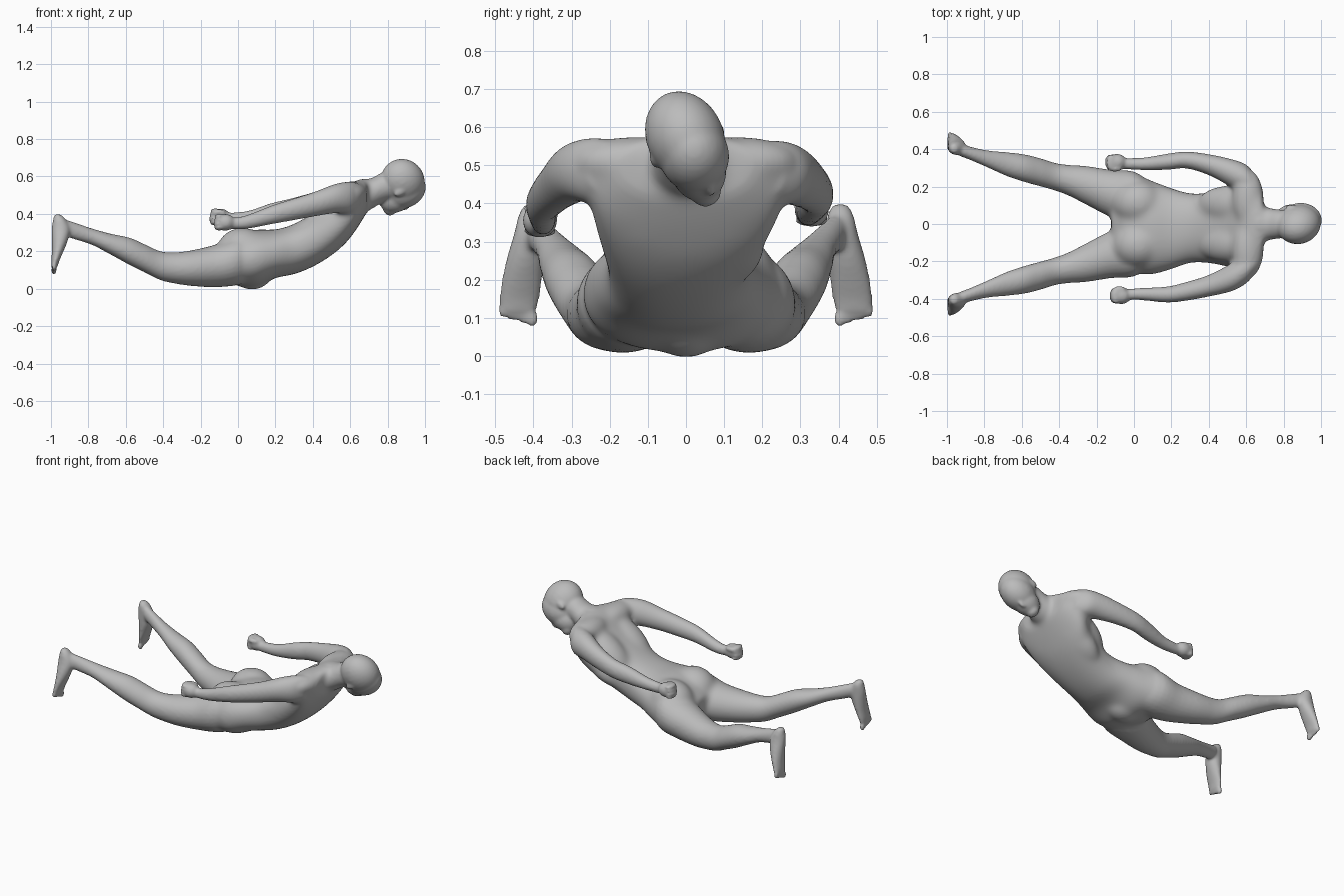
import bpy, bmesh, math
from mathutils import Vector, Matrix

bm = bmesh.new()
SEG = 28


def catmull(rows, t):
    """Smoothly interpolate a list of section rows at position t."""
    i = min(int(t), len(rows) - 2)
    f = t - i
    p0, p1 = rows[max(i - 1, 0)], rows[i]
    p2, p3 = rows[i + 1], rows[min(i + 2, len(rows) - 1)]
    return [0.5 * (2 * b + (c - a) * f + (2 * a - 5 * b + 4 * c - d) * f * f
                   + (3 * b - a - 3 * c + d) * f ** 3)
            for a, b, c, d in zip(p0, p1, p2, p3)]


def loft(rows, axis="x", side=1, steps=4, power=1.0):
    """Closed tube; rows are centre x, y, z and two half sizes of the section."""
    rings = []
    for k in range((len(rows) - 1) * steps + 1):
        x, y, z, a, b = catmull(rows, k / steps)
        ring = []
        for s in range(SEG):
            t = 2 * math.pi * s / SEG
            c, n = math.cos(t), math.sin(t)
            u = math.copysign(abs(c) ** power, c) * a
            v = math.copysign(abs(n) ** power, n) * b
            p = (x, y + u, z + v) if axis == "x" else (x + u, y + v, z)
            ring.append(bm.verts.new((p[0], p[1] * side, p[2])))
        rings.append(ring)
    for r, q in zip(rings, rings[1:]):
        for s in range(SEG):
            bm.faces.new((r[s], r[(s + 1) % SEG], q[(s + 1) % SEG], q[s]))
    bm.faces.new(rings[0][::-1])
    bm.faces.new(rings[-1])


def blob(centre, radii, basis=None):
    """Ellipsoid, optionally turned by a basis matrix."""
    m = Matrix.Translation(centre) @ (basis or Matrix()) @ Matrix.Diagonal((*radii, 1))
    bmesh.ops.create_uvsphere(bm, u_segments=24, v_segments=16, radius=1, matrix=m)


def pitch(deg):
    return Matrix.Rotation(math.radians(deg), 4, "Y")


def skin(name, voxel, rounds):
    """Fuse everything built so far into one softened skin."""
    bmesh.ops.recalc_face_normals(bm, faces=bm.faces)
    mesh = bpy.data.meshes.new(name)
    bm.to_mesh(mesh)
    bm.clear()
    obj = bpy.data.objects.new(name, mesh)
    bpy.context.collection.objects.link(obj)
    fuse = obj.modifiers.new("fuse", "REMESH")
    fuse.mode = "VOXEL"
    fuse.voxel_size = voxel
    fuse.use_smooth_shade = True
    soften = obj.modifiers.new("soften", "SMOOTH")
    soften.factor = 0.5
    soften.iterations = rounds
    return obj


TORSO = [(-0.12, 0, 0.14, 0.10, 0.07), (-0.05, 0, 0.15, 0.20, 0.12),
         (0.03, -0.005, 0.157, 0.257, 0.145), (0.10, -0.02, 0.165, 0.25, 0.152),
         (0.20, -0.025, 0.187, 0.218, 0.13), (0.30, -0.022, 0.212, 0.187, 0.135),
         (0.40, -0.02, 0.262, 0.19, 0.145), (0.50, -0.012, 0.33, 0.218, 0.152),
         (0.58, 0, 0.40, 0.25, 0.152), (0.64, 0, 0.455, 0.25, 0.127),
         (0.69, 0, 0.495, 0.18, 0.085)]
NECK = [(0.58, 0, 0.45, 0.13, 0.10), (0.65, 0, 0.492, 0.12, 0.092),
        (0.71, 0, 0.507, 0.09, 0.083), (0.77, 0, 0.54, 0.078, 0.081),
        (0.84, 0, 0.565, 0.075, 0.08)]
# Arms: the two differ a little in height and spread
ARMS = {
    1: [(0.65, 0.20, 0.485, 0.06, 0.07), (0.60, 0.235, 0.48, 0.082, 0.085),
        (0.52, 0.272, 0.475, 0.075, 0.078), (0.40, 0.317, 0.45, 0.056, 0.065),
        (0.28, 0.342, 0.425, 0.045, 0.057), (0.18, 0.333, 0.405, 0.043, 0.053),
        (0.06, 0.322, 0.38, 0.034, 0.038), (-0.03, 0.322, 0.375, 0.03, 0.032),
        (-0.08, 0.325, 0.375, 0.03, 0.03)],
    -1: [(0.65, 0.20, 0.49, 0.06, 0.07), (0.60, 0.235, 0.487, 0.082, 0.085),
         (0.52, 0.285, 0.482, 0.075, 0.078), (0.40, 0.33, 0.45, 0.058, 0.065),
         (0.28, 0.36, 0.42, 0.05, 0.057), (0.18, 0.377, 0.395, 0.043, 0.05),
         (0.06, 0.375, 0.36, 0.034, 0.038), (0.0, 0.375, 0.35, 0.03, 0.032),
         (-0.05, 0.38, 0.35, 0.03, 0.03)]}
HANDS = {1: Vector((-0.092, 0.33, 0.383)), -1: Vector((-0.068, -0.383, 0.355))}
# Legs and feet, shared by both sides
LEG = [(0.10, 0.125, 0.165, 0.09, 0.115), (-0.0, 0.142, 0.15, 0.138, 0.13),
       (-0.12, 0.162, 0.122, 0.127, 0.114), (-0.25, 0.205, 0.11, 0.104, 0.095),
       (-0.35, 0.234, 0.112, 0.082, 0.082), (-0.42, 0.252, 0.125, 0.074, 0.077),
       (-0.50, 0.276, 0.163, 0.075, 0.075), (-0.58, 0.297, 0.20, 0.074, 0.073),
       (-0.68, 0.32, 0.238, 0.064, 0.056), (-0.78, 0.347, 0.278, 0.046, 0.044),
       (-0.87, 0.376, 0.308, 0.036, 0.045), (-0.93, 0.397, 0.328, 0.034, 0.045)]
FOOT = [(-0.965, 0.405, 0.398, 0.016, 0.018), (-0.955, 0.405, 0.37, 0.034, 0.034),
        (-0.947, 0.41, 0.32, 0.049, 0.041), (-0.952, 0.42, 0.26, 0.043, 0.049),
        (-0.964, 0.43, 0.20, 0.031, 0.053), (-0.977, 0.437, 0.15, 0.022, 0.053),
        (-0.982, 0.44, 0.115, 0.016, 0.047)]

# Muscle mass of the trunk with the limb roots, blended strongly
loft(TORSO, power=0.9)
loft(NECK)
blob((0.075, 0, 0.063), (0.10, 0.09, 0.069))
for s in (1, -1):
    loft(ARMS[s], side=s)
    loft(LEG, side=s)
    # Buttock, shoulder blade, chest muscle and shoulder slope
    blob((0.022, s * 0.113, 0.20), (0.14, 0.125, 0.127), pitch(-6))
    blob((0.50, s * 0.105, 0.40), (0.19, 0.10, 0.083), pitch(-35))
    blob((0.51, s * 0.095, 0.30), (0.17, 0.115, 0.075), pitch(-38))
    blob((0.61, s * 0.135, 0.51), (0.085, 0.16, 0.066))
trunk = skin("trunk", 0.01, 35)
blended = bpy.data.meshes.new_from_object(
    trunk.evaluated_get(bpy.context.evaluated_depsgraph_get()))
bpy.data.objects.remove(trunk)
bm.from_mesh(blended)
bpy.data.meshes.remove(blended)

# Head, with the face turned down and slightly to one side
up = Vector((0.88, -0.06, 0.44)).normalized()
face = Vector((0.38, 0.43, -0.82))
face = (face - up * face.dot(up)).normalized()
lat = up.cross(face)
head = Matrix((lat, face, up)).transposed().to_4x4()
mid = Vector((0.878, 0.006, 0.555))


def on_head(l, f, u):
    return mid + lat * l + face * f + up * u


loft(NECK)
blob(on_head(0, -0.018, 0.012), (0.101, 0.126, 0.116), head)
blob(on_head(0, 0.035, 0.0), (0.092, 0.095, 0.115), head)
blob(on_head(0, 0.055, -0.06), (0.072, 0.075, 0.095), head)
blob(on_head(0, 0.088, -0.12), (0.042, 0.042, 0.035), head)
blob(on_head(0, 0.125, -0.04), (0.013, 0.018, 0.03), head)
for s in (-1, 1):
    blob(on_head(0.094 * s, -0.01, -0.025), (0.013, 0.02, 0.032), head)

for s in (1, -1):
    # Limbs at full thickness
    loft(ARMS[s], side=s)
    loft(LEG, side=s)
    loft(FOOT, axis="z", side=s)
    # Toes, the big one on the inner side
    for i in range(5):
        r = 0.016 if i == 0 else 0.012
        blob((-0.984, s * (0.403 + 0.0195 * i), 0.098 + 0.006 * i), (r, r, 0.023))
    # Fist with curled fingers and thumb
    h = HANDS[s]
    blob(h, (0.052, 0.046, 0.045))
    for i in range(4):
        blob(h + Vector((-0.038 + 0.004 * abs(i - 1), 0, -0.03 + 0.021 * i)),
             (0.026, 0.044, 0.0135))
    blob(h + Vector((-0.01, -s * 0.036, 0.026)), (0.036, 0.015, 0.016))

body = skin("body", 0.008, 8)
bm.free()

clay = bpy.data.materials.new("clay grey")
clay.diffuse_color = (0.5, 0.5, 0.5, 1)
body.data.materials.append(clay)
